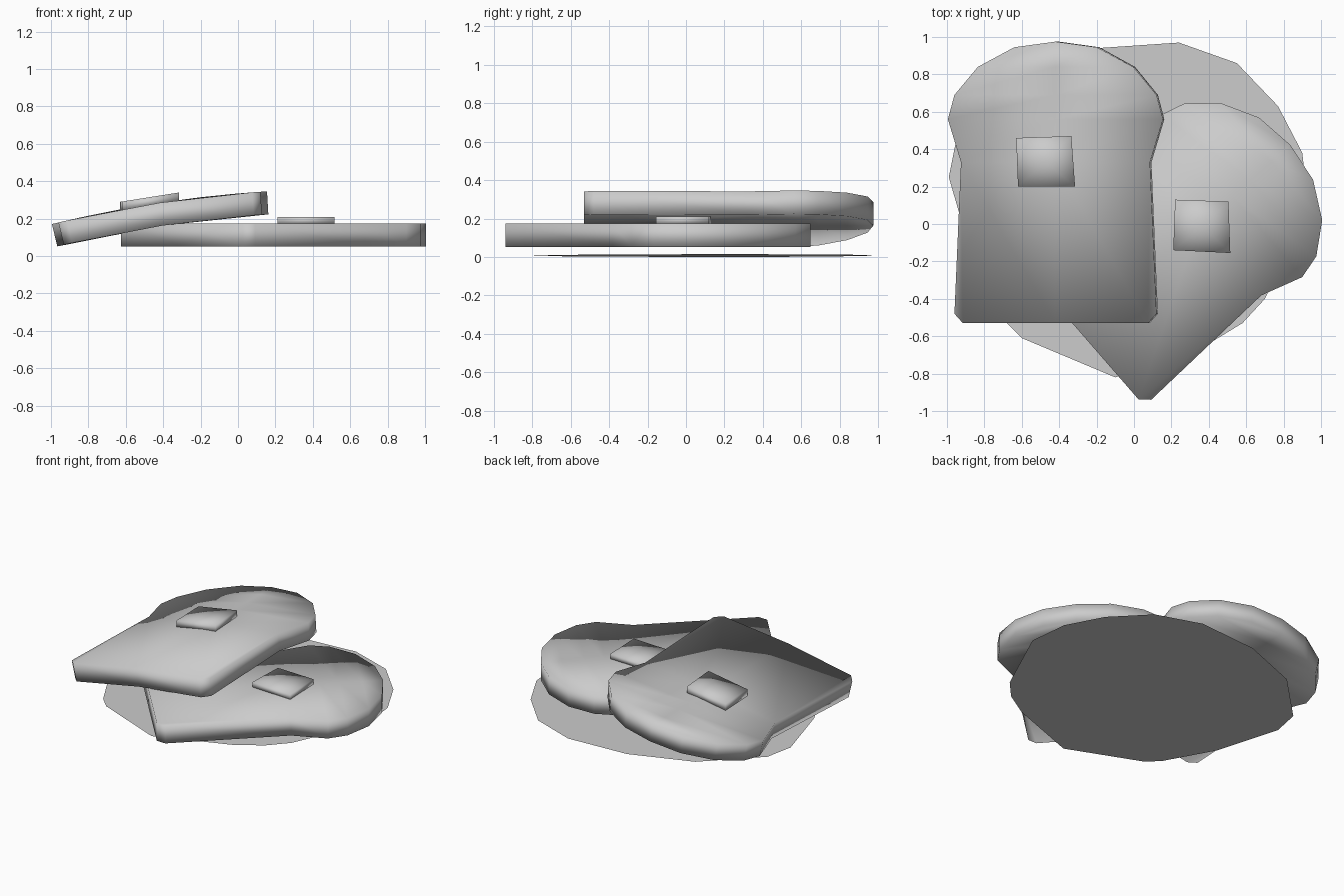
import bpy, math
from mathutils import Matrix, Vector

cube = bpy.data.objects.get("Cube")
if cube:
    bpy.data.objects.remove(cube)

grey = bpy.data.materials.new("plain_grey")
grey.use_nodes = True
grey.diffuse_color = (0.6, 0.6, 0.6, 1)
grey.node_tree.nodes["Principled BSDF"].inputs["Base Color"].default_value = (0.6, 0.6, 0.6, 1)


def make(name, verts, faces, smooth=True):
    mesh = bpy.data.meshes.new(name)
    mesh.from_pydata(verts, [], faces)
    mesh.materials.append(grey)
    for p in mesh.polygons:
        p.use_smooth = smooth
    mesh.update()
    obj = bpy.data.objects.new(name, mesh)
    bpy.context.collection.objects.link(obj)
    return obj


# Half outline of a bread slice: half width, distance from the base
HALF = [(0.495, 0), (0.54, 0.05), (0.505, 0.86), (0.575, 1.09),
        (0.54, 1.22), (0.415, 1.37), (0.22, 1.475)]
SPINE = [0, 2, 3, 4, 5, 6]      # rows that also have a vertex in the middle
THICK = 0.123


def bread_slice(name, base, angle, top, slope=0, curve=0):
    """A slab with a rounded crust; slope and curve bend its height across x."""
    right = [Vector((w, y)) for w, y in HALF]
    left = [Vector((-w, y)) for w, y in HALF]
    mid = [Vector((0, HALF[i][1] + (0.03 if i == 6 else 0))) for i in SPINE]
    flat = right + left + mid
    n, total = len(HALF), len(flat)
    verts = []
    for layer in (0, THICK):
        for p in flat:
            up = Vector((-(slope + 2 * curve * p.x), 0, 1)).normalized()
            verts.append(Vector((p.x, p.y, top + slope * p.x + curve * p.x ** 2)) - up * layer)
    caps = []
    for k in range(len(SPINE) - 1):
        a, b = SPINE[k], SPINE[k + 1]
        m0, m1 = 2 * n + k, 2 * n + k + 1
        rows = list(range(a, b + 1))
        caps.append([m0] + rows + [m1])
        caps.append([m1] + [n + r for r in reversed(rows)] + [m0])
    rim = [2 * n] + list(range(n)) + [total - 1] + [n + r for r in reversed(range(n))]
    faces = caps + [[i + total for i in reversed(f)] for f in caps]
    for a, b in zip(rim, rim[1:] + rim[:1]):
        faces.append([a, a + total, b + total, b])
    place = Matrix.Translation((base[0], base[1], 0)) @ Matrix.Rotation(angle, 4, "Z")
    return make(name, [place @ v for v in verts], faces)


def butter_pat(name, corners, left_z, right_z, thick):
    """A low square block whose top is a fan around a centre point."""
    xs = [c[0] for c in corners]
    lo, span = min(xs), max(xs) - min(xs)
    tops = [Vector((x, y, left_z + (right_z - left_z) * (x - lo) / span)) for x, y in corners]
    bottoms = [v - Vector((0, 0, thick)) for v in tops]
    centre = sum(tops, Vector()) / 4
    faces = [[3, 2, 1, 0][::-1]] and [[i, (i + 1) % 4, 8] for i in range(4)]
    faces += [[i, i + 4, (i + 1) % 4 + 4, (i + 1) % 4] for i in range(4)]
    faces.append([7, 6, 5, 4])
    return make(name, tops + bottoms + [centre], faces)


# Thin uneven plate, very slightly tilted
outline = [(0.24, 0.97), (-0.2, 0.94), (-0.62, 0.78), (-0.95, 0.45), (-0.99, 0.25),
           (-0.86, -0.2), (-0.68, -0.53), (-0.6, -0.61), (-0.1, -0.82), (0.4, -0.64),
           (0.58, -0.53), (0.7, -0.4), (0.93, 0.1), (0.9, 0.38), (0.77, 0.63), (0.55, 0.86)]
make("plate", [(x, y, 0.0075 + 0.0075 * x) for x, y in outline],
     [list(range(len(outline)))], smooth=False)

# Lower slice lies flat, upper slice leans on it and sags
bread_slice("lower_bread_slice", (-0.3, -0.565), math.radians(-49), 0.175)
bread_slice("upper_bread_slice", (-0.42, -0.53), 0, 0.285, slope=0.152, curve=-0.08)

# Butter pats
butter_pat("lower_butter", [(0.21, -0.14), (0.515, -0.155), (0.505, 0.12), (0.22, 0.13)],
           0.21, 0.21, 0.04)
butter_pat("upper_butter", [(-0.62, 0.2), (-0.315, 0.2), (-0.335, 0.47), (-0.63, 0.46)],
           0.29, 0.34, 0.05)
